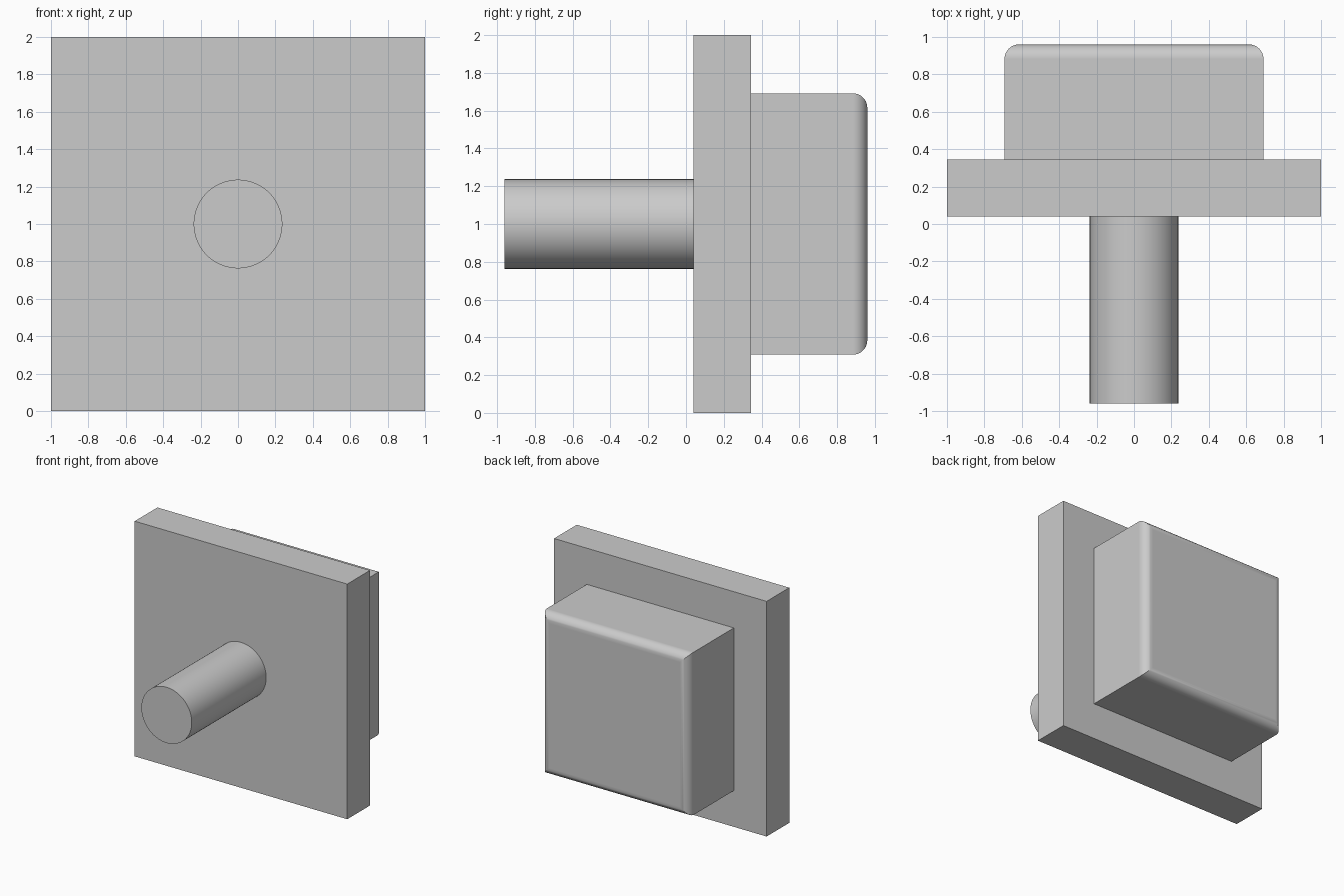
import bpy, bmesh, math
from mathutils import Matrix, Vector

if "Cube" in bpy.data.objects:
    bpy.data.objects.remove(bpy.data.objects["Cube"])

# Single plain grey
grey = bpy.data.materials.new("plain_grey")
grey.use_nodes = True
colour = (0.6, 0.6, 0.6, 1)
grey.diffuse_color = colour
grey.node_tree.nodes["Principled BSDF"].inputs["Base Color"].default_value = colour


def finish(name, bm):
    """Turn a bmesh into a named object with the grey material."""
    mesh = bpy.data.meshes.new(name)
    bm.normal_update()
    bm.to_mesh(mesh)
    bm.free()
    mesh.materials.append(grey)
    obj = bpy.data.objects.new(name, mesh)
    bpy.context.collection.objects.link(obj)
    return obj


def slab(half_width, y0, y1):
    """Square slab facing along y, centred at z = 1."""
    size = Vector((2 * half_width, y1 - y0, 2 * half_width))
    bm = bmesh.new()
    place = Matrix.Translation((0, (y0 + y1) / 2, 1)) @ Matrix.Diagonal(size).to_4x4()
    bmesh.ops.create_cube(bm, size=1, matrix=place)
    return bm


def smooth(obj):
    bpy.ops.object.select_all(action="DESELECT")
    obj.select_set(True)
    bpy.context.view_layer.objects.active = obj
    bpy.ops.object.shade_smooth_by_angle(angle=math.radians(30))


FRONT, PLATE_FRONT, PLATE_BACK, BACK = -0.96, 0.04, 0.345, 0.96

# Square mounting plate
finish("plate", slab(1, PLATE_FRONT, PLATE_BACK))

# Square block behind the plate, with only its rear rim rounded
bm = slab(0.692, PLATE_BACK, BACK)
rim = [e for e in bm.edges if all(v.co.y > BACK - 0.01 for v in e.verts)]
bmesh.ops.bevel(bm, geom=rim, offset=0.077, offset_type="OFFSET",
                segments=10, profile=0.5, affect="EDGES")
block = finish("back_block", bm)
smooth(block)
weighted = block.modifiers.new("even_flats", "WEIGHTED_NORMAL")
weighted.keep_sharp = True

# Round shaft in front of the plate
bm = bmesh.new()
place = (Matrix.Translation((0, (FRONT + PLATE_FRONT) / 2, 1))
         @ Matrix.Rotation(math.pi / 2, 4, "X"))
bmesh.ops.create_cone(bm, cap_ends=True, segments=96, radius1=0.237, radius2=0.237,
                      depth=PLATE_FRONT - FRONT, matrix=place)
smooth(finish("shaft", bm))
